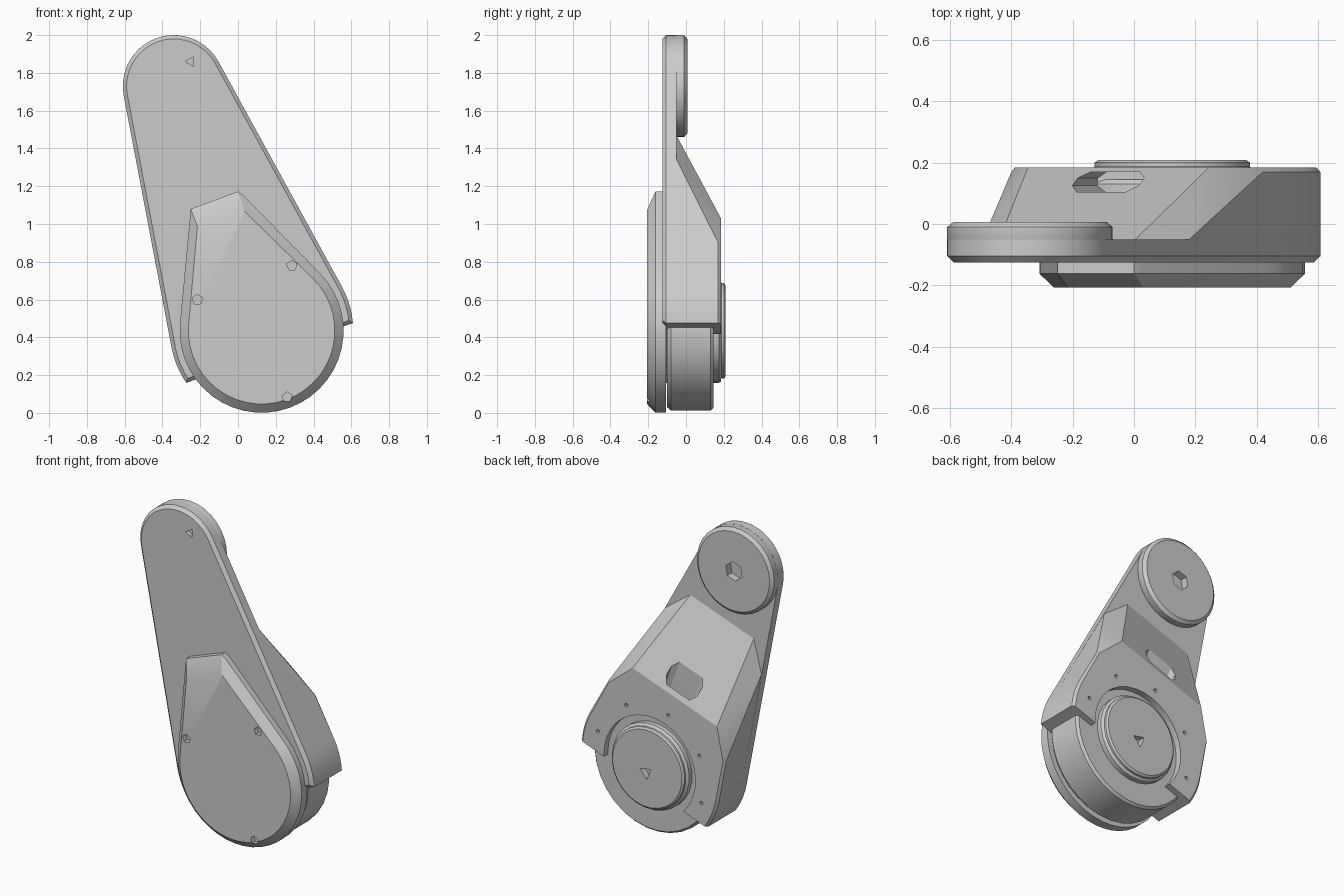
import bpy, bmesh, math
from mathutils import Vector, Matrix

cube = bpy.data.objects.get("Cube")
if cube:
    bpy.data.objects.remove(cube, do_unlink=True)

grey = bpy.data.materials.new("plain grey")
grey.use_nodes = True
colour = (0.6, 0.6, 0.6, 1)
grey.diffuse_color = colour
grey.node_tree.nodes["Principled BSDF"].inputs["Base Color"].default_value = colour

# Link frame: origin at the motor axis, local z runs along the link
MOTOR = Vector((0.125, 0, 0.435))
TIP = Vector((-0.34, 0, 1.73))
LENGTH = (TIP - MOTOR).length
TILT = math.atan2(TIP.x - MOTOR.x, TIP.z - MOTOR.z)
FRAME = Matrix.Translation(MOTOR) @ Matrix.Rotation(TILT, 4, 'Y')
R_LOW, R_TOP, END = 0.485, 0.27, -0.125
WORLD = Matrix.Identity(4)


def finish(bm, name, frame):
    bm.transform(frame)
    bmesh.ops.recalc_face_normals(bm, faces=bm.faces)
    mesh = bpy.data.meshes.new(name)
    bm.to_mesh(mesh)
    bm.free()
    mesh.materials.append(grey)
    obj = bpy.data.objects.new(name, mesh)
    bpy.context.collection.objects.link(obj)
    return obj


def loft(name, rings, frame=FRAME):
    """Join outlines of equal length, each given as (y, [(x, z), ...])."""
    bm = bmesh.new()
    loops = [[bm.verts.new((x, y, z)) for x, z in pts] for y, pts in rings]
    for a, b in zip(loops, loops[1:]):
        for i in range(len(a)):
            j = (i + 1) % len(a)
            bm.faces.new((a[i], a[j], b[j], b[i]))
    bm.faces.new(loops[0])
    bm.faces.new(loops[-1])
    return finish(bm, name, frame)


def arc(cx, cz, r, start, stop, n):
    angles = [math.radians(start + (stop - start) * i / n) for i in range(n + 1)]
    return [(cx + r * math.cos(a), cz + r * math.sin(a)) for a in angles]


def disc(name, cx, cz, profile, n=32, frame=FRAME, turn=0):
    return loft(name, [(y, arc(cx, cz, r, turn, turn + 360, n)[:-1])
                       for y, r in profile], frame)


def cut(obj, cutter):
    mod = obj.modifiers.new("cut", 'BOOLEAN')
    mod.operation, mod.solver, mod.object = 'DIFFERENCE', 'EXACT', cutter
    bpy.context.view_layer.objects.active = obj
    bpy.ops.object.modifier_apply(modifier=mod.name)
    bpy.data.objects.remove(cutter, do_unlink=True)


# Long front plate with a bevelled rim
LEAN = math.degrees(math.asin((R_LOW - R_TOP) / LENGTH))


def plate_outline(inset):
    low, top = R_LOW - inset, R_TOP - inset
    dip = math.degrees(math.asin((END + inset) / low))
    return (arc(0, 0, low, dip, LEAN, 5)
            + arc(0, LENGTH, top, LEAN, 180 - LEAN, 20)
            + arc(0, 0, low, 180 - LEAN, 180 - dip, 5))


plate = loft("front_plate", [(-0.125, plate_outline(0.02)),
                             (-0.105, plate_outline(0)), (-0.05, plate_outline(0))])
cut(plate, disc("cutter", -0.25, 1.86, [(-0.2, 0.03), (-0.1, 0.03)], 3, WORLD, 60))

# Housing behind the plate, with a sloping and chamfered back
bm = bmesh.new()
dip = math.degrees(math.asin(END / R_LOW))
side = arc(0, 0, R_LOW, dip, LEAN, 5)
points = [(s, y, t) for s, t in side for y in (-0.06, 0.17)]
points += [(s - 0.015, 0.185, t) for s, t in side]
points += [(0.436, 0.17, 0.34), (0.425, 0.185, 0.335), (0.314, 0.185, 0.52)]
points += [(0.358, -0.05, 0.833), (0.236, -0.05, 1.013), (0.358, -0.06, 0.833),
           (0.236, -0.06, 1.013)]
for s, y, t in points:
    bm.verts.new((s, y, t))
    bm.verts.new((-s, y, t))
hull = bmesh.ops.convex_hull(bm, input=bm.verts)
loose = set(hull["geom_interior"] + hull["geom_unused"])
bmesh.ops.delete(bm, geom=[g for g in loose if isinstance(g, bmesh.types.BMVert)],
                 context='VERTS')
bmesh.ops.dissolve_limit(bm, angle_limit=math.radians(1), verts=bm.verts, edges=bm.edges)
housing = finish(bm, "rear_housing", FRAME)

# Round opening for the motor, and the cable slot in the slope
cut(housing, disc("cutter", 0, 0, [(0.12, 0.32), (0.3, 0.32)]))
bm = bmesh.new()
for z in (0.4, 0.9):
    for sx in (-1, 1):
        for x, y in ((0.115, 0.125), (0.115, 0.15), (0.085, 0.17), (0.085, 0.105)):
            bm.verts.new((sx * x, y, z))
bmesh.ops.convex_hull(bm, input=bm.verts)
cut(housing, finish(bm, "cutter", FRAME))

# Screw holes around the motor opening
for k in range(-2, 3):
    a = math.radians(90 + 45 * k)
    cut(housing, disc("cutter", 0.385 * math.cos(a), 0.385 * math.sin(a),
                      [(0.15, 0.012), (0.25, 0.012)], 6))

# Upper joint disc with a hexagonal socket
joint = disc("upper_joint", 0, LENGTH,
             [(-0.07, 0.262), (-0.05, R_TOP), (-0.01, R_TOP), (0.007, 0.25)])
cut(joint, disc("cutter", 0, LENGTH, [(-0.04, 0.06), (0.1, 0.06)], 6))

# Motor drum and its output hub
disc("motor_drum", 0, 0, [(-0.1, 0.405), (-0.08, 0.423), (0.13, 0.423), (0.145, 0.41)])
hub = disc("motor_hub", 0, 0, [(0.13, 0.27), (0.175, 0.27), (0.187, 0.255),
                               (0.2, 0.255), (0.209, 0.243)], 28)
cut(hub, disc("cutter", 0, -0.03, [(0.17, 0.045), (0.3, 0.045)], 3))


# Front cover: round below, tapering to a blunt top
def cover_outline(r, left, right):
    return [left, right] + arc(MOTOR.x, MOTOR.z, r, 45, -185, 28)


outer = cover_outline(0.434, (-0.25, 1.08), (0.0, 1.172))
outer.insert(2, (0.03, 1.15))
inner = cover_outline(0.388, (-0.215, 0.985), (0.03, 1.072))
inner.insert(2, (0.042, 1.06))
cover = loft("front_cover", [(-0.105, outer), (-0.162, outer), (-0.207, inner)], WORLD)
for x, z in ((0.285, 0.78), (-0.215, 0.6), (0.26, 0.083)):
    cut(cover, disc("cutter", x, z, [(-0.25, 0.028), (-0.175, 0.028)], 5, WORLD, 20))

# Smooth the curved walls, keep the edges sharp
bpy.ops.object.select_all(action='DESELECT')
for obj in (plate, housing, joint, hub, cover, bpy.data.objects["motor_drum"]):
    obj.select_set(True)
    bpy.context.view_layer.objects.active = obj
bpy.ops.object.shade_smooth_by_angle(angle=math.radians(25))
